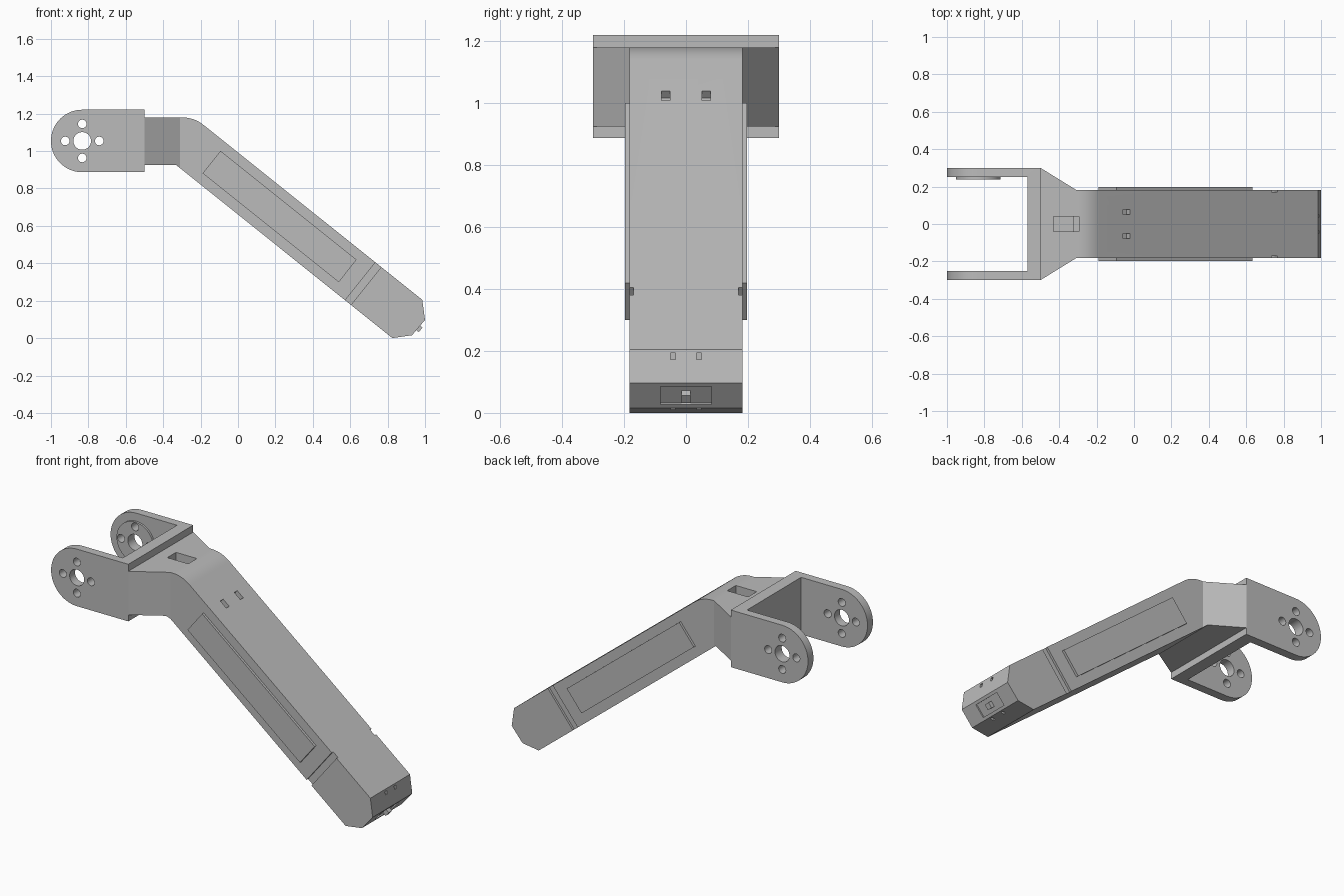
import bpy, bmesh, math
from mathutils import Matrix, Vector

if "Cube" in bpy.data.objects:
    bpy.data.objects.remove(bpy.data.objects["Cube"], do_unlink=True)

GREY = (0.5, 0.5, 0.5, 1)
grey = bpy.data.materials.new("plain_grey")
grey.use_nodes = True
grey.diffuse_color = GREY
grey.node_tree.nodes["Principled BSDF"].inputs["Base Color"].default_value = GREY

SLOPE = math.radians(38.65)
HALF = 0.183
PIVOT = (-0.833, 1.054)


def make(name, bm):
    bmesh.ops.recalc_face_normals(bm, faces=bm.faces)
    mesh = bpy.data.meshes.new(name)
    bm.to_mesh(mesh)
    bm.free()
    mesh.materials.append(grey)
    ob = bpy.data.objects.new(name, mesh)
    bpy.context.collection.objects.link(ob)
    return ob


def prism(name, points, low, high, axis="y"):
    """Extrude an outline along y (outline in xz) or z (outline in xy)."""
    bm = bmesh.new()
    place = (lambda a, b: (a, low, b)) if axis == "y" else (lambda a, b: (a, b, low))
    face = bm.faces.new([bm.verts.new(place(a, b)) for a, b in points])
    new = bmesh.ops.extrude_face_region(bm, geom=[face])["geom"]
    move = Vector((0, high - low, 0)) if axis == "y" else Vector((0, 0, high - low))
    bmesh.ops.translate(bm, vec=move, verts=[v for v in new if isinstance(v, bmesh.types.BMVert)])
    return make(name, bm)


def box(name, centre, size, angle=0):
    bm = bmesh.new()
    bmesh.ops.create_cube(bm, size=1, matrix=Matrix.Translation(centre)
                          @ Matrix.Rotation(angle, 4, "Y") @ Matrix.Diagonal((*size, 1)))
    return make(name, bm)


def disc(name, centre, radius, low, high, sides=48):
    ring = [(centre[0] + radius * math.cos(math.tau * i / sides),
             centre[1] + radius * math.sin(math.tau * i / sides)) for i in range(sides)]
    return prism(name, ring, low, high)


def combine(target, tool, operation="DIFFERENCE"):
    mod = target.modifiers.new("cut", "BOOLEAN")
    mod.operation, mod.object, mod.solver = operation, tool, "EXACT"
    bpy.context.view_layer.objects.active = target
    bpy.ops.object.modifier_apply(modifier=mod.name)
    bpy.data.objects.remove(tool, do_unlink=True)


def smooth(ob):
    bpy.ops.object.select_all(action="DESELECT")
    ob.select_set(True)
    bpy.context.view_layer.objects.active = ob
    bpy.ops.object.shade_smooth_by_angle(angle=math.radians(20))


def cut_bolt_pattern(ob):
    combine(ob, disc("cutter", PIVOT, 0.047, -0.5, 0.5))
    for dx, dz in ((1, 0), (-1, 0), (0, 1), (0, -1)):
        spot = (PIVOT[0] + 0.091 * dx, PIVOT[1] + 0.091 * dz)
        combine(ob, disc("cutter", spot, 0.023, -0.5, 0.5, 24))


# Fork with two rounded ears
radius = 0.167
outline = [(-0.5, PIVOT[1] - radius), (-0.5, PIVOT[1] + radius)]
for i in range(33):
    a = math.pi / 2 + math.pi * i / 32
    outline.append((PIVOT[0] + radius * math.cos(a), PIVOT[1] + radius * math.sin(a)))
fork = prism("fork", outline, -0.3, 0.3)
combine(fork, box("cutter", (-0.87, 0, PIVOT[1]), (0.6, 0.5, 1)))
cut_bolt_pattern(fork)
smooth(fork)

# Raised ring inside the rear ear
boss = disc("ear_boss", PIVOT, 0.12, 0.238, 0.25)
cut_bolt_pattern(boss)
smooth(boss)

# Bent arm with a rounded shoulder, tapering out to the fork
start, corner, end = Vector((-0.30, 1.18)), Vector((-0.235, 1.18)), Vector((-0.185, 1.14))
shoulder = []
for i in range(11):
    t = i / 10
    shoulder.append(tuple(start * (1 - t) ** 2 + corner * 2 * t * (1 - t) + end * t * t))
profile = [(-0.5, 1.18)] + shoulder + [(0.985, 0.205), (1.0, 0.097), (0.93, 0.015),
                                       (0.825, 0), (-0.33, 0.925), (-0.5, 0.925)]
arm = prism("arm", profile, -0.35, 0.35)
plan = [(-0.5, -0.3), (-0.31, -HALF), (1.1, -HALF), (1.1, HALF), (-0.31, HALF), (-0.5, 0.3)]
combine(arm, prism("cutter", plan, -0.1, 1.4, "z"), "INTERSECT")

# Cable slot in the top
combine(arm, box("cutter", (-0.362, 0, 1.18), (0.135, 0.08, 0.1)))
combine(arm, box("cutter", (-0.307, 0, 1.14), (0.025, 0.08, 0.16)))

# Side grooves, small slots and tip holes
for side in (-1, 1):
    combine(arm, box("cutter", (0.671, side * (HALF + 0.037), 0.293), (0.04, 0.1, 0.5), SLOPE))
    combine(arm, box("cutter", (-0.04, side * 0.065, 1.025), (0.05, 0.027, 0.06), SLOPE))
    combine(arm, box("cutter", (0.988, side * 0.042, 0.183), (0.04, 0.016, 0.02)))
    combine(arm, box("cutter", (0.91, side * 0.042, 0.012), (0.02, 0.016, 0.04)))

# Recessed tip panel with a small button
tip_angle = math.radians(40.5)
combine(arm, box("cutter", (0.965, 0, 0.056), (0.016, 0.166, 0.075), tip_angle))
smooth(arm)
box("tip_button", (0.965, 0, 0.054), (0.03, 0.03, 0.032), tip_angle)

# Side cover plates
for side, label in ((-1, "right"), (1, "left")):
    box("side_cover_" + label, (0.2225, side * (HALF + 0.004), 0.65), (0.932, 0.02, 0.153), SLOPE)
